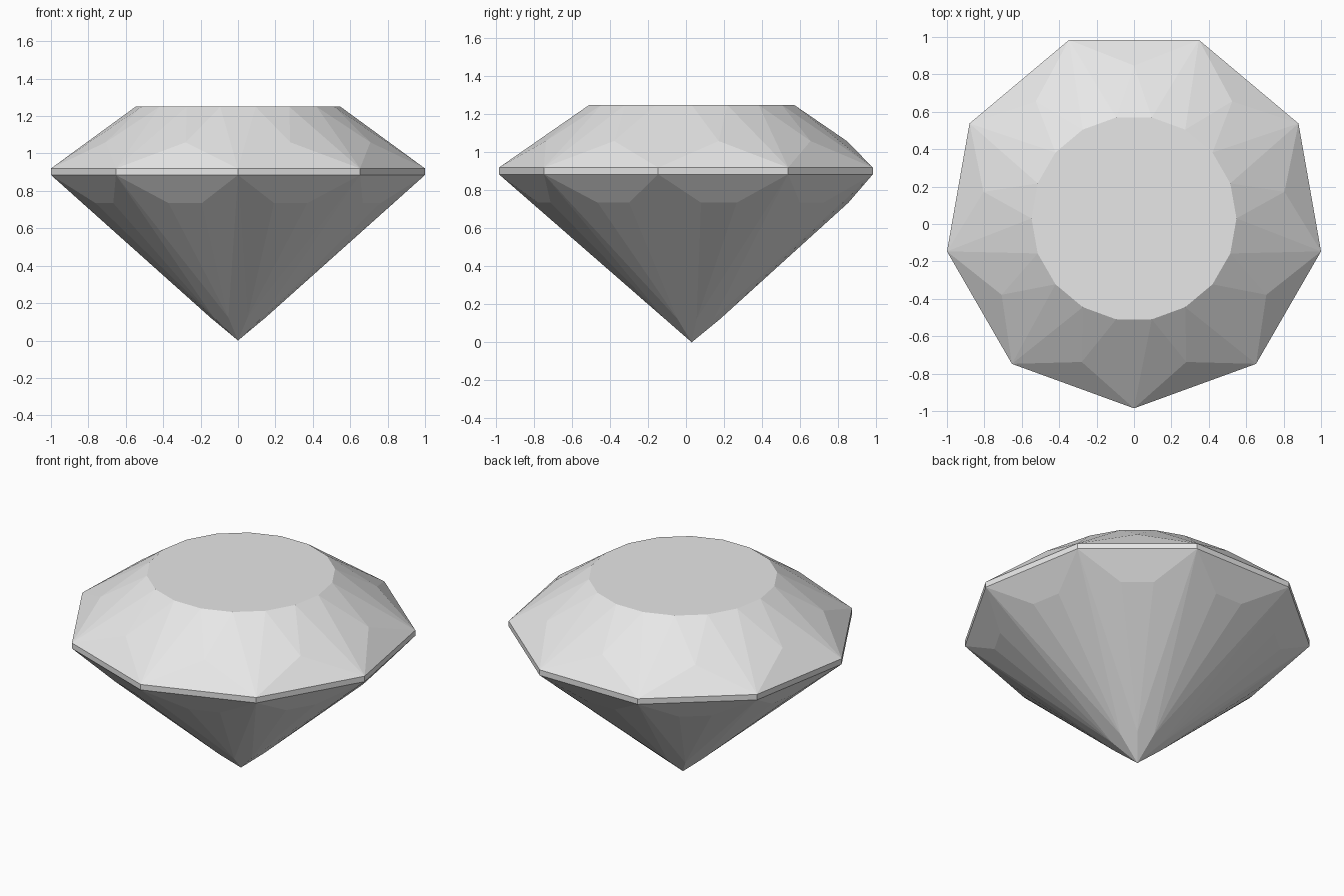
import bpy, bmesh
from math import sin, cos, atan2, hypot, radians

cube = bpy.data.objects.get("Cube")
if cube:
    bpy.data.objects.remove(cube)

SIDES = 9
STEP = 360 / SIDES
HALF = STEP / 2
CENTRE_Y = 0.03
GIRDLE_R, GIRDLE_LOW, GIRDLE_HIGH = 1.0154, 0.885, 0.92
TABLE_R, TABLE_Z = 0.548, 1.25

grey = bpy.data.materials.new("gem grey")
grey.use_nodes = True
grey.diffuse_color = (0.8, 0.8, 0.8, 1)
grey.node_tree.nodes["Principled BSDF"].inputs["Base Color"].default_value = (0.8, 0.8, 0.8, 1)


def ring(bm, radius, z, offset=0.0):
    """One vertex per side, turned by offset degrees from the front corner."""
    verts = []
    for k in range(SIDES):
        a = radians(-90 + offset + STEP * k)
        verts.append(bm.verts.new((radius * cos(a), radius * sin(a) + CENTRE_Y, z)))
    return verts


def finish(bm, name):
    mesh = bpy.data.meshes.new(name)
    bm.to_mesh(mesh)
    bm.free()
    mesh.materials.append(grey)
    bpy.context.collection.objects.link(bpy.data.objects.new(name, mesh))


# Crown: flat table, star facets, main facets and upper girdle facets
bm = bmesh.new()
corner = ring(bm, GIRDLE_R, GIRDLE_HIGH)
middle = ring(bm, 0.817, 1.06, HALF)
table_a = ring(bm, TABLE_R, TABLE_Z, HALF / 2)
table_b = ring(bm, TABLE_R, TABLE_Z, HALF * 1.5)
for k in range(SIDES):
    n = (k + 1) % SIDES
    bm.faces.new((corner[k], corner[n], middle[k]))
    bm.faces.new((corner[k], middle[k], table_a[k]))
    bm.faces.new((middle[k], table_b[k], table_a[k]))
    bm.faces.new((middle[k], corner[n], table_b[k]))
    bm.faces.new((corner[n], table_a[n], table_b[k]))
bm.faces.new([v for pair in zip(table_a, table_b) for v in pair])
finish(bm, "crown")

# Girdle: thin upright band
bm = bmesh.new()
low = ring(bm, GIRDLE_R, GIRDLE_LOW)
high = ring(bm, GIRDLE_R, GIRDLE_HIGH)
for k in range(SIDES):
    n = (k + 1) % SIDES
    bm.faces.new((low[k], low[n], high[n], high[k]))
finish(bm, "girdle")

# Pavilion: edge facets, long lower facets and kites meeting at the tip
bm = bmesh.new()
reach, half_width, shelf_z = 0.825, 0.095, 0.735
turn = atan2(half_width, reach) * 180 / radians(180)
shelf_r = hypot(reach, half_width)
corner = ring(bm, GIRDLE_R, GIRDLE_LOW)
shelf_a = ring(bm, shelf_r, shelf_z, HALF - turn)
shelf_b = ring(bm, shelf_r, shelf_z, HALF + turn)
lower = ring(bm, 0.15, 0.123, HALF)
tip = bm.verts.new((0, CENTRE_Y, 0))
for k in range(SIDES):
    n = (k + 1) % SIDES
    bm.faces.new((corner[n], corner[k], shelf_a[k], shelf_b[k]))
    bm.faces.new((shelf_a[k], corner[k], lower[k]))
    bm.faces.new((shelf_b[k], shelf_a[k], lower[k]))
    bm.faces.new((corner[n], shelf_b[k], lower[k]))
    bm.faces.new((corner[n], lower[k], tip, lower[n]))
finish(bm, "pavilion")
